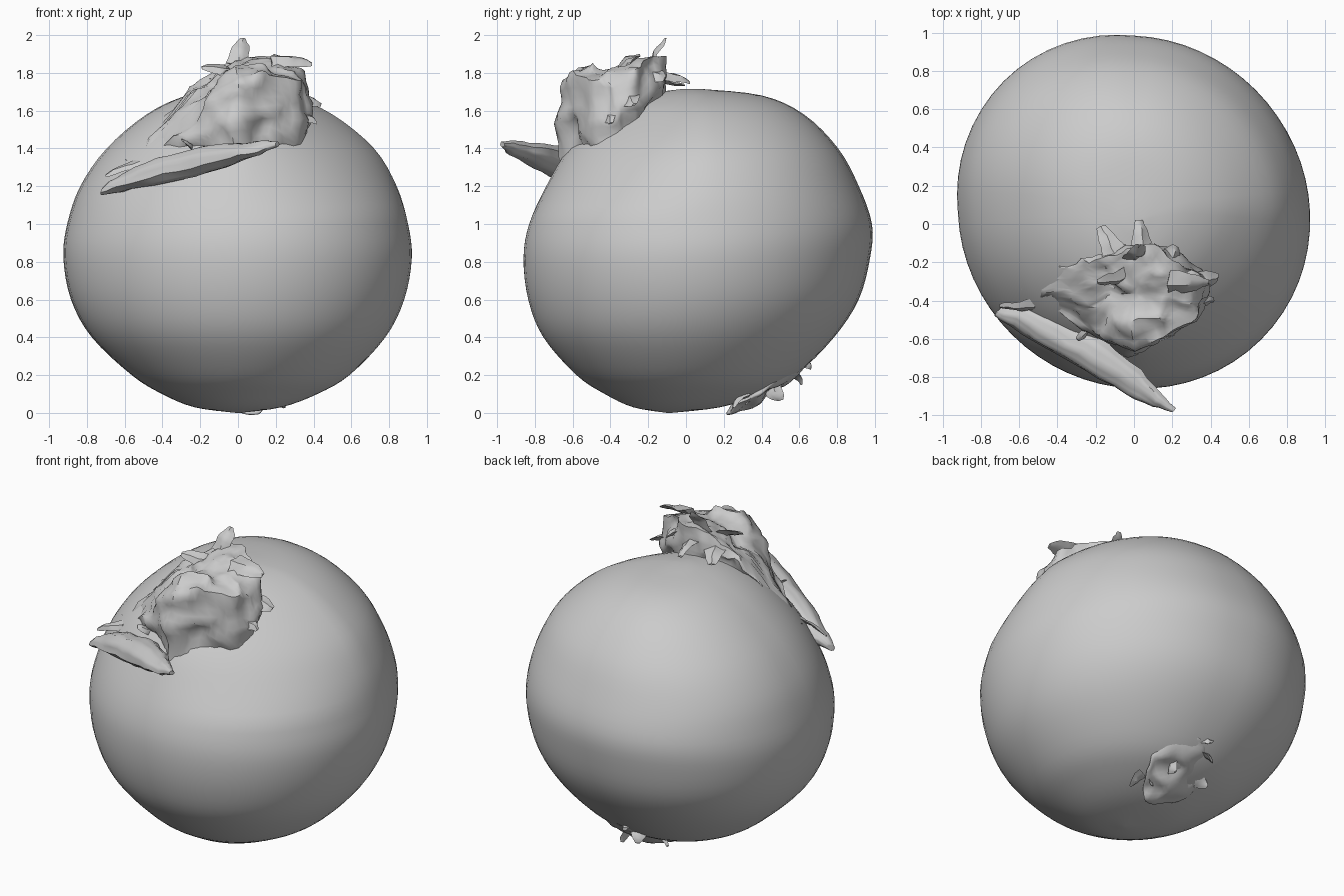
import bpy, bmesh, math
from mathutils import Vector, Matrix, noise
from mathutils.bvhtree import BVHTree

if "Cube" in bpy.data.objects:
    bpy.data.objects.remove(bpy.data.objects["Cube"])

grey = bpy.data.materials.new("plain grey")
grey.use_nodes = True
grey.diffuse_color = (0.6, 0.6, 0.6, 1)
grey.node_tree.nodes["Principled BSDF"].inputs["Base Color"].default_value = (0.6, 0.6, 0.6, 1)


def finish(name, bm, angle):
    bmesh.ops.recalc_face_normals(bm, faces=bm.faces)
    mesh = bpy.data.meshes.new(name)
    bm.to_mesh(mesh)
    bm.free()
    mesh.materials.append(grey)
    obj = bpy.data.objects.new(name, mesh)
    bpy.context.collection.objects.link(obj)
    bpy.ops.object.select_all(action='DESELECT')
    obj.select_set(True)
    bpy.context.view_layer.objects.active = obj
    bpy.ops.object.shade_smooth_by_angle(angle=math.radians(angle))


def loft(bm, rings):
    """Skin closed rings of equal length and cap both ends."""
    loops = [[bm.verts.new(p) for p in ring] for ring in rings]
    n = len(loops[0])
    for a, b in zip(loops, loops[1:]):
        for i in range(n):
            j = (i + 1) % n
            bm.faces.new((a[i], a[j], b[j], b[i]))
    for loop in (loops[0], loops[-1]):
        mid = bm.verts.new(sum((v.co for v in loop), Vector()) / n)
        for i in range(n):
            bm.faces.new((loop[i], loop[(i + 1) % n], mid))


def crumple(bm, amount, scale, cuts):
    """Subdivide and push the surface about with coarse and fine noise."""
    bmesh.ops.subdivide_edges(bm, edges=bm.edges[:], cuts=cuts, smooth=0.3, use_grid_fill=True)
    for v in bm.verts:
        v.co += noise.noise_vector(v.co * scale) * amount + noise.noise_vector(v.co * scale * 2.3) * amount * 0.4


def smooth_rows(rows, steps):
    """Catmull-Rom interpolation between profile rows."""
    out = []
    pts = [rows[0]] + rows + [rows[-1]]
    for k in range(len(rows) - 1):
        for s in range(steps):
            t = s / steps
            out.append([0.5 * (2 * b + (c - a) * t + (2 * a - 5 * b + 4 * c - d) * t * t
                               + (3 * b - a - 3 * c + d) * t ** 3)
                        for a, b, c, d in zip(*pts[k:k + 4])])
    return out + [rows[-1]]


def flake(bm, base, tip, width):
    """Thin bent torn shred running from base to tip."""
    base, tip = Vector(base), Vector(tip)
    along = (tip - base).normalized()
    side = along.cross(Vector((0.3, -0.5, 0.8))).normalized()
    up = side.cross(along)
    rings = []
    for t, w in ((0, 1.1), (0.4, 0.9), (0.75, 0.65), (1, 0.3)):
        mid = base.lerp(tip, t) + up * 0.1 * width * math.sin(t * math.pi)
        rings.append([mid + side * w * width / 2, mid + up * w * width * 0.2,
                      mid - side * w * width / 2, mid - up * w * width * 0.12])
    loft(bm, rings)


# Fruit body: height, then left, right, front and back extents
rows = [
    [0.00, -0.01, 0.01, -0.10, -0.08], [0.03, -0.23, 0.23, -0.28, 0.18],
    [0.10, -0.40, 0.42, -0.43, 0.40], [0.20, -0.56, 0.59, -0.58, 0.58],
    [0.40, -0.77, 0.78, -0.755, 0.78], [0.60, -0.88, 0.88, -0.835, 0.91],
    [0.82, -0.92, 0.92, -0.86, 0.97], [1.00, -0.90, 0.90, -0.83, 0.98],
    [1.20, -0.83, 0.84, -0.74, 0.91], [1.40, -0.69, 0.72, -0.62, 0.80],
    [1.58, -0.48, 0.50, -0.44, 0.62], [1.68, -0.27, 0.27, -0.23, 0.40],
    [1.715, -0.05, 0.05, -0.02, 0.08],
]
rings = []
for z, xl, xr, yf, yb in smooth_rows(rows, 4):
    ring = []
    high = min(1, max(0, (z - 1.05) / 0.5))
    for i in range(64):
        t = math.tau * i / 64
        swell = -math.sin(2 * t)
        if swell > 0:  # full at the back right, slack at the upper front left
            gain = 0.05 + 0.02 * high if math.sin(t) > 0 else 0.02 - 0.13 * high
        else:
            gain = 0.02
        r = 1 + gain * swell
        ring.append(Vector(((xl + xr) / 2 + (xr - xl) / 2 * r * math.cos(t),
                            (yf + yb) / 2 + (yb - yf) / 2 * r * math.sin(t), z)))
    rings.append(ring)
bm = bmesh.new()
loft(bm, rings)
bm.normal_update()
surface = BVHTree.FromBMesh(bm)
finish("fruit_body", bm, 60)


def ground(x, y):
    hit = surface.ray_cast(Vector((x, y, 3)), Vector((0, 0, -1)))[0]
    return hit.z if hit else 1.2


# Crumpled crown: outline seen from above with the height of its rim
outline = [
    (-0.59, -0.36, 1.36), (-0.40, -0.22, 1.60), (-0.20, -0.17, 1.78), (-0.05, -0.10, 1.86),
    (0.10, -0.10, 1.88), (0.25, -0.18, 1.88), (0.39, -0.28, 1.81), (0.39, -0.39, 1.76),
    (0.33, -0.50, 1.75), (0.15, -0.61, 1.80), (-0.02, -0.69, 1.78), (-0.15, -0.62, 1.68),
    (-0.30, -0.54, 1.52), (-0.47, -0.45, 1.38),
]
heart = Vector((0.03, -0.36, 1.90))
layers = [[], [], [], []]
for x, y, z in outline:
    out = Vector((x, y, z))
    out.z = max(z, ground(x, y) + 0.02)
    foot = heart.lerp(out, 0.88)
    foot.z = min(ground(foot.x, foot.y) - 0.04, out.z - 0.07)
    low = out.copy()
    low.z = min(max(foot.z + 0.1, out.z - 0.2), out.z - 0.03)
    rim = heart.lerp(out, 0.92)
    rim.z = out.z
    for layer, p in zip(layers, (foot, low, rim, heart.lerp(out, 0.5))):
        layer.append(p)
bm = bmesh.new()
loft(bm, layers)
crumple(bm, 0.04, 7, 4)
finish("crown", bm, 50)

# Torn shreds around the crown
bm = bmesh.new()
for base, tip, width in (
    ((-0.01, -0.18, 1.84), (0.03, -0.10, 1.98), 0.10),
    ((0.18, -0.30, 1.86), (0.39, -0.30, 1.84), 0.14),
    ((-0.05, -0.27, 1.80), (-0.19, -0.30, 1.83), 0.09),
    ((-0.08, -0.20, 1.76), (-0.17, -0.02, 1.73), 0.14),
    ((0.04, -0.18, 1.78), (0.03, 0.02, 1.75), 0.13),
    ((0.14, -0.22, 1.78), (0.22, -0.11, 1.77), 0.14),
    ((0.30, -0.30, 1.66), (0.44, -0.27, 1.63), 0.12),
    ((0.28, -0.42, 1.60), (0.42, -0.39, 1.53), 0.10),
    ((-0.52, -0.42, 1.32), (-0.70, -0.43, 1.25), 0.07),
    ((-0.25, -0.53, 1.40), (-0.30, -0.60, 1.44), 0.08),
):
    flake(bm, base, tip, width)
crumple(bm, 0.015, 12, 1)
finish("crown_shreds", bm, 35)

# Long flap curling out below the crown: centre line and size
bm = bmesh.new()
rings = []
for x, y, z, size in ((-0.71, -0.46, 1.18, 0.03), (-0.60, -0.47, 1.22, 0.08), (-0.42, -0.57, 1.28, 0.105),
                      (-0.20, -0.69, 1.335, 0.105), (0.00, -0.82, 1.375, 0.08),
                      (0.12, -0.92, 1.405, 0.045), (0.21, -0.97, 1.42, 0.02)):
    inward, upward = Vector((0.5, 0.75, 0.35)), Vector((-0.1, -0.25, 0.65))
    rings.append([Vector((x, y, z)) + size * (inward * math.cos(a) + upward * math.sin(a))
                  for a in (math.tau * i / 8 for i in range(8))])
loft(bm, rings)
crumple(bm, 0.014, 9, 2)
finish("front_flap", bm, 50)

# Scarred stem end under the back
bm = bmesh.new()
bmesh.ops.create_icosphere(bm, subdivisions=4, radius=1)
tilt = Matrix.Translation((0.04, 0.43, 0.14)) @ Matrix.Rotation(math.radians(33), 4, 'X')
bmesh.ops.transform(bm, matrix=tilt @ Matrix.Diagonal((0.20, 0.24, 0.035, 1)), verts=bm.verts)
for v in bm.verts:
    v.co += noise.noise_vector(v.co * 9) * 0.035
finish("stem_scar", bm, 50)

bm = bmesh.new()
for base, tip, width in (
    ((0.20, 0.32, 0.10), (0.24, 0.25, 0.03), 0.10),
    ((0.14, 0.36, 0.10), (0.13, 0.32, 0.04), 0.08),
    ((0.08, 0.46, 0.14), (0.10, 0.50, 0.07), 0.10),
    ((-0.10, 0.42, 0.13), (-0.18, 0.45, 0.09), 0.10),
    ((-0.05, 0.56, 0.21), (-0.08, 0.61, 0.15), 0.10),
    ((-0.02, 0.60, 0.27), (-0.03, 0.66, 0.23), 0.10),
):
    flake(bm, base, tip, width)
crumple(bm, 0.012, 12, 1)
finish("stem_shreds", bm, 35)
